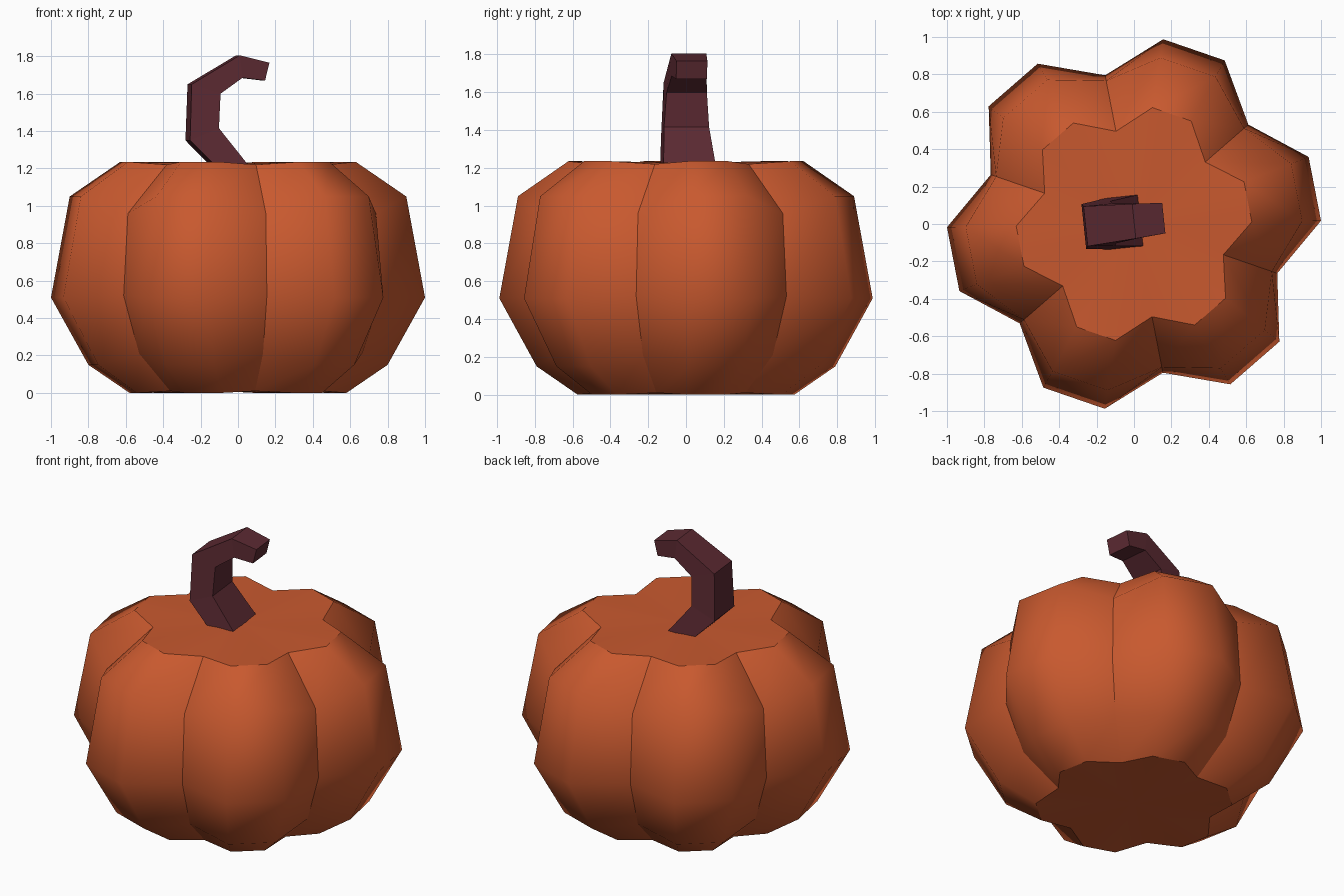
import bpy, bmesh
from math import sin, cos, radians

if "Cube" in bpy.data.objects:
    bpy.data.objects.remove(bpy.data.objects["Cube"])


def make_object(name, bm, color):
    bmesh.ops.recalc_face_normals(bm, faces=bm.faces)
    mesh = bpy.data.meshes.new(name)
    bm.to_mesh(mesh)
    bm.free()
    obj = bpy.data.objects.new(name, mesh)
    bpy.context.collection.objects.link(obj)
    mat = bpy.data.materials.new(name + "_colour")
    mat.diffuse_color = color
    mat.use_nodes = True
    mat.node_tree.nodes["Principled BSDF"].inputs["Base Color"].default_value = mat.diffuse_color
    mesh.materials.append(mat)
    return obj


def loft(bm, rings):
    """Join neighbouring rings with quads."""
    n = len(rings[0])
    for low, high in zip(rings, rings[1:]):
        for i in range(n):
            j = (i + 1) % n
            bm.faces.new((low[i], low[j], high[j], high[i]))


# Pumpkin body: six lobes, each with two ridge lines between creases
RIDGE = [(0.58, 0.0), (0.80, 0.15), (1.0, 0.51), (0.90, 1.05), (0.63, 1.235)]
CREASE = [(0.48, 0.01), (0.70, 0.21), (0.81, 0.52), (0.78, 0.96), (0.505, 1.22)]
bm = bmesh.new()
rings = []
for ridge, crease in zip(RIDGE, CREASE):
    ring = []
    for i in range(18):
        r, z = crease if i % 3 == 2 else ridge
        a = radians(1 + 20 * i)
        ring.append(bm.verts.new((r * cos(a), r * sin(a), z)))
    rings.append(ring)
loft(bm, rings)
for f in bm.faces:
    f.smooth = True

# Creases stay sharp
for low, high in zip(rings, rings[1:]):
    for i in range(2, 18, 3):
        bm.edges.get((low[i], high[i])).smooth = False

# Flat bottom and top caps with sharp rims
for ring, z in ((rings[0], 0.005), (rings[-1], 1.225)):
    centre = bm.verts.new((0, 0, z))
    for i in range(18):
        a, b = ring[i], ring[(i + 1) % 18]
        bm.faces.new((a, b, centre)).smooth = True
        bm.edges.get((a, b)).smooth = False
make_object("pumpkin_body", bm, (0.58, 0.10, 0.028, 1))

# Curled square stem: outer x, z, inner x, z, half width
STEM = [
    (-0.12, 1.20, 0.055, 1.20, 0.14),
    (-0.27, 1.35, -0.115, 1.415, 0.12),
    (-0.26, 1.65, -0.105, 1.60, 0.107),
    (0.0, 1.805, 0.015, 1.685, 0.093),
    (0.16, 1.765, 0.137, 1.67, 0.082),
]
TWIST = radians(6)
bm = bmesh.new()
rings = []
for xo, zo, xi, zi, w in STEM:
    ring = []
    for x, y, z in ((xo, -w, zo), (xo, w, zo), (xi, w, zi), (xi, -w, zi)):
        ring.append(bm.verts.new((x * cos(TWIST) - y * sin(TWIST),
                                  x * sin(TWIST) + y * cos(TWIST) + 0.015, z)))
    rings.append(ring)
loft(bm, rings)
bm.faces.new(rings[0])
bm.faces.new(rings[-1])
make_object("stem", bm, (0.107, 0.023, 0.032, 1))
